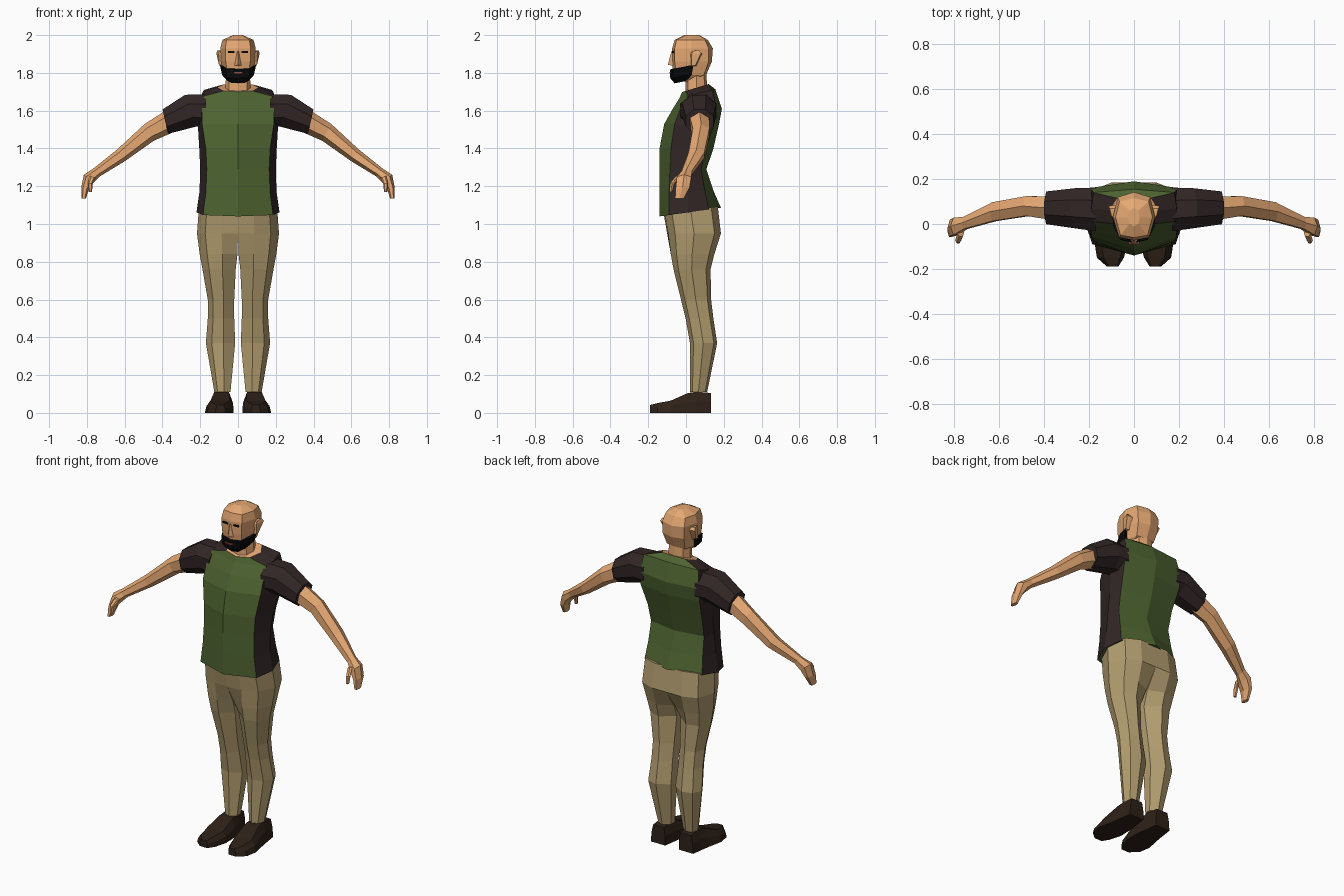
import bpy, bmesh
from math import sin, cos, pi


def material(name, r, g, b):
    m = bpy.data.materials.new(name)
    m.diffuse_color = (r, g, b, 1)
    return m


SKIN = material("skin", .78, .39, .17)
GREEN = material("green_cloth", .075, .125, .03)
DARK = material("dark_cloth", .032, .019, .019)
KHAKI = material("trouser_cloth", .45, .34, .16)
LEATHER = material("leather", .027, .015, .009)
BLACK = material("black_hair", .003, .003, .003)
LIP = material("lip", .3, .08, .05)


def loft(name, rings, mats, mirror=False, side_mat=lambda i: 0, top_mat=0):
    """Skin a list of equal-length point rings, capped at both ends."""
    bm = bmesh.new()
    vs = [[bm.verts.new(p) for p in r] for r in rings]
    n = len(rings[0])
    for a, b in zip(vs, vs[1:]):
        for i in range(n):
            j = (i + 1) % n
            bm.faces.new((a[i], a[j], b[j], b[i])).material_index = side_mat(i)
    bm.faces.new(vs[0][::-1])
    bm.faces.new(vs[-1]).material_index = top_mat
    bmesh.ops.recalc_face_normals(bm, faces=bm.faces)
    me = bpy.data.meshes.new(name)
    bm.to_mesh(me)
    bm.free()
    for m in mats:
        me.materials.append(m)
    ob = bpy.data.objects.new(name, me)
    bpy.context.collection.objects.link(ob)
    if mirror:
        ob.modifiers.new("mirror", 'MIRROR')
    return ob


def body_ring(z, tilt, f, fx, fy, sx, sy, bx, by, b):
    """Symmetric eight-point section: front, front corner, side, back corner, back."""
    half = [(fx, fy), (sx, sy), (bx, by)]
    pts = [(0, f)] + half + [(0, b)] + [(-x, y) for x, y in half[::-1]]
    return [(x, y, z + tilt * y) for x, y in pts]


def limb_ring(x, y, z, ry, rz, a, n):
    """Elliptical section leaning by angle a, for parts running sideways and down."""
    out = []
    for i in range(n):
        t = 2 * pi * (i + .5) / n
        u = rz * sin(t) / cos(pi / n) * .97
        out.append((x + u * sin(a), y + ry * cos(t) * 1.05, z + u * cos(a)))
    return out


def box_ring(x0, x1, y, z0, z1):
    return [(x0, y, z0), (x1, y, z0), (x1, y, z1), (x0, y, z1)]


# Shirt: green front and back, dark side panels, skin at the neck opening
torso = [
    (1.06, .14, -.14, .185, -.09, .22, .01, .19, .12, .185),
    (1.17, .05, -.14, .17, -.09, .204, .01, .18, .10, .145),
    (1.29, 0, -.14, .165, -.085, .2, .02, .175, .08, .108),
    (1.40, 0, -.14, .17, -.08, .205, .04, .18, .105, .145),
    (1.53, 0, -.115, .19, -.06, .213, .06, .195, .15, .175),
    (1.61, 0, -.07, .19, -.03, .2, .07, .195, .16, .19),
    (1.675, .25, -.035, .18, .01, .19, .07, .18, .14, .155),
    (1.705, .3, -.02, .075, .0, .11, .06, .075, .115, .12)]
loft("shirt", [body_ring(*r) for r in torso], [GREEN, DARK, SKIN],
     side_mat=lambda i: int(i % 4 in (1, 2)), top_mat=2)

# Sleeves
sleeve = [(.17, .065, 1.60, .10, .09, 0), (.25, .07, 1.60, .092, .092, .35),
          (.385, .072, 1.542, .075, .068, .22)]
loft("sleeves", [limb_ring(*s, 8) for s in sleeve], [DARK], True)

# Arms and hands
arm = [(.35, .07, 1.55, .058, .055, .4), (.47, .08, 1.485, .048, .045, .5),
       (.62, .055, 1.363, .046, .033, .6), (.75, .005, 1.272, .03, .024, .7),
       (.79, -.01, 1.24, .042, .03, .9), (.81, -.018, 1.19, .04, .018, 1.4),
       (.817, -.035, 1.135, .025, .011, 1.57)]
loft("arms", [limb_ring(*s, 6) for s in arm], [SKIN], True)
thumb = [(.77, -.04, 1.25, .016, .014, 1.2), (.782, -.073, 1.215, .013, .012, 1.5),
         (.782, -.08, 1.17, .008, .008, 1.57)]
loft("thumbs", [limb_ring(*s, 6) for s in thumb], [SKIN], True)


# Trousers: each half runs from the waist to the ankle
def leg_ring(z, tilt, ix, ox, f, b, k):
    uv = [(0, .3 * k), (.4, .02), (.8, .15), (1, .5), (.85, .88), (.45, 1), (0, 1 - .3 * k)]
    pts = [(ix + u * (ox - ix), f + v * (b - f)) for u, v in uv]
    return [(x, y, z + tilt * y) for x, y in pts]


leg = [(1.07, .14, 0, .208, -.118, .168, 0), (.95, 0, 0, .217, -.10, .185, 0),
       (.84, 0, .003, .203, -.085, .15, .6), (.76, 0, .012, .188, -.07, .13, 1),
       (.6, 0, .02, .16, -.03, .133, 1), (.5, 0, .02, .16, -.005, .145, 1),
       (.37, 0, .015, .17, .018, .165, 1), (.11, 0, .04, .125, .02, .112, 1)]
loft("trousers", [leg_ring(*r) for r in leg], [KHAKI], True)


# Shoes: sections from heel to toe
def shoe_ring(y, x0, x1, h, inset):
    return [(x0, y, 0), (x1, y, 0), (x1 - inset * .3, y, h * .55),
            (x1 - inset, y, h), (x0 + inset * .6, y, h), (x0, y, h * .55)]


shoe = [(.132, .045, .14, .105, .015), (.06, .035, .15, .112, .025),
        (.01, .028, .158, .105, .03), (-.08, .025, .176, .065, .03),
        (-.15, .045, .165, .052, .03), (-.19, .07, .12, .042, .01)]
loft("shoes", [shoe_ring(*s) for s in shoe], [LEATHER], True)

# Neck and head
neck = [(1.67, 0, -.005, .05, .01, .07, .055, .05, .1, .115),
        (1.81, 0, 0, .045, .01, .062, .055, .045, .095, .107)]
loft("neck", [body_ring(*r) for r in neck], [SKIN])
head = [(1.755, 0, -.055, .03, -.045, .045, 0, .045, .035, .05),
        (1.79, 0, -.07, .055, -.05, .075, .02, .06, .095, .107),
        (1.86, 0, -.073, .065, -.06, .09, .03, .07, .12, .137),
        (1.93, 0, -.073, .067, -.06, .094, .03, .072, .12, .142),
        (1.975, 0, -.06, .06, -.05, .082, .03, .065, .1, .115),
        (2.0, 0, -.01, .02, 0, .025, .03, .02, .06, .07)]
loft("head", [body_ring(*r) for r in head], [SKIN])

# Beard wrapped around the jaw
beard = [(1.757, .2, -.06, .035, -.05, .052, -.01, .04, .01, .015),
         (1.787, .2, -.083, .06, -.065, .082, -.01, .085, .03, .035),
         (1.835, .2, -.086, .062, -.07, .092, -.01, .096, .04, .04)]
loft("beard", [body_ring(*r) for r in beard], [BLACK])

# Face details
loft("mouth", [box_ring(-.025, .025, -.088, 1.797, 1.805),
               box_ring(-.025, .025, -.07, 1.797, 1.805)], [LIP])
nose = [[(-.018, -.07, 1.838), (.018, -.07, 1.838), (0, -.096, 1.843)],
        [(-.009, -.065, 1.915), (.009, -.065, 1.915), (0, -.077, 1.915)]]
loft("nose", nose, [SKIN])
loft("eyes", [box_ring(.018, .052, -.073, 1.906, 1.915),
              box_ring(.018, .052, -.055, 1.906, 1.915)], [BLACK], True)
ear = [[(.08, .025, 1.835), (.1, .03, 1.84), (.1, .05, 1.84), (.075, .055, 1.835)],
       [(.085, .02, 1.90), (.102, .03, 1.90), (.115, .08, 1.905), (.075, .085, 1.90)],
       [(.085, .03, 1.915), (.1, .035, 1.915), (.108, .07, 1.92), (.08, .07, 1.915)]]
loft("ears", ear, [SKIN], True)
